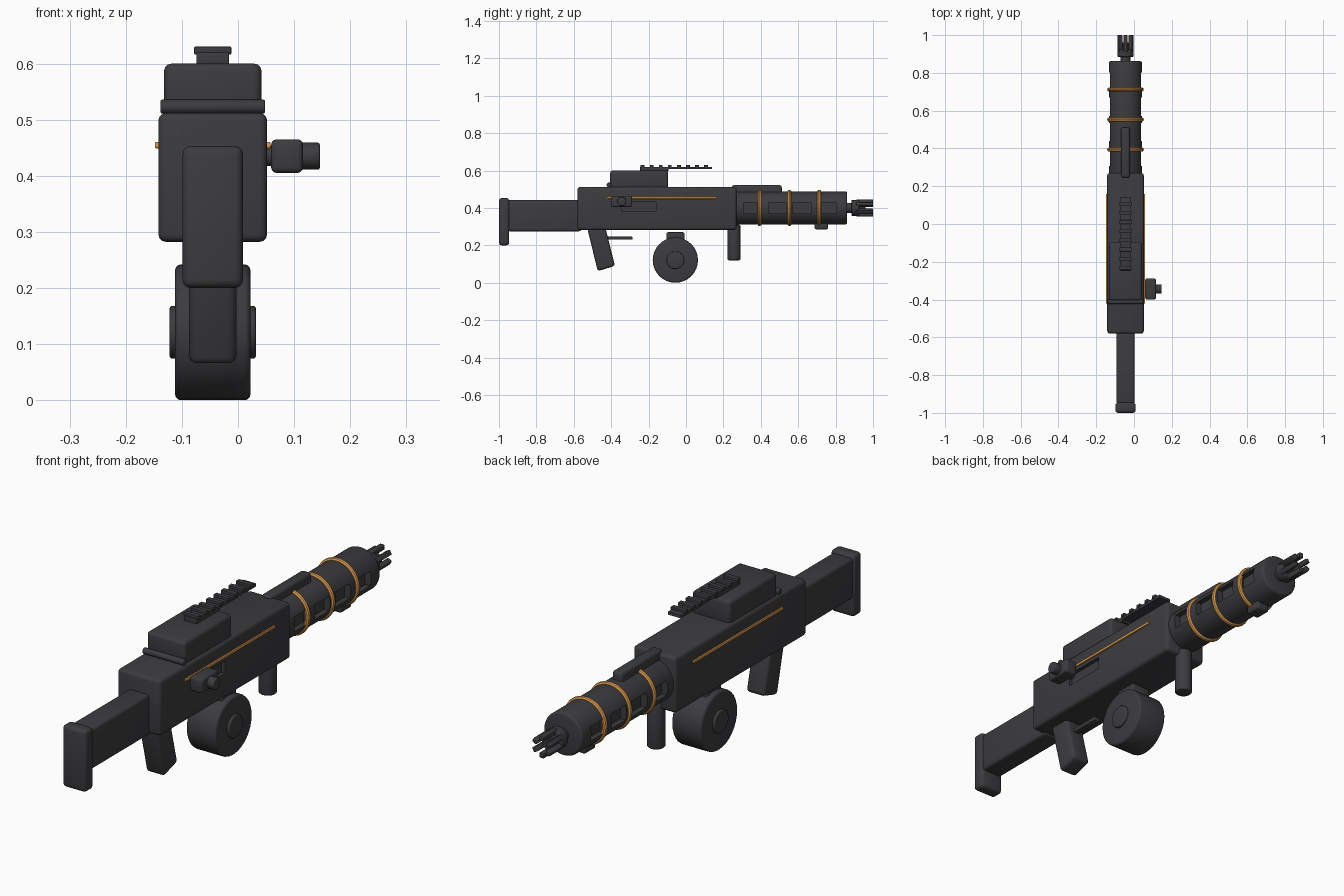
import bpy, bmesh, math
from mathutils import Matrix, Vector

if "Cube" in bpy.data.objects:
    bpy.data.objects.remove(bpy.data.objects["Cube"])

CX = -0.045          # centre plane of the gun
BZ = 0.40            # barrel axis height


def material(name, rgb):
    m = bpy.data.materials.new(name)
    m.diffuse_color = (*rgb, 1)
    m.use_nodes = True
    m.node_tree.nodes["Principled BSDF"].inputs["Base Color"].default_value = m.diffuse_color
    return m


METAL = material("dark_gunmetal", (0.045, 0.045, 0.05))
BRASS = material("orange_brass", (0.72, 0.33, 0.08))


def apply_mod(ob, kind, **props):
    mod = ob.modifiers.new(kind.lower(), kind)
    for k, v in props.items():
        setattr(mod, k, v)
    bpy.ops.object.select_all(action='DESELECT')
    bpy.context.view_layer.objects.active = ob
    ob.select_set(True)
    bpy.ops.object.modifier_apply(modifier=mod.name)


def finish(name, bm, mat, bevel=0.0):
    bmesh.ops.recalc_face_normals(bm, faces=bm.faces)
    me = bpy.data.meshes.new(name)
    bm.to_mesh(me)
    bm.free()
    ob = bpy.data.objects.new(name, me)
    bpy.context.collection.objects.link(ob)
    me.materials.append(mat)
    if bevel:
        apply_mod(ob, 'BEVEL', width=bevel, segments=3,
                  limit_method='ANGLE', angle_limit=math.radians(40))
    smooth(ob)
    return ob


def smooth(ob):
    bpy.ops.object.select_all(action='DESELECT')
    bpy.context.view_layer.objects.active = ob
    ob.select_set(True)
    bpy.ops.object.shade_smooth_by_angle(angle=math.radians(35))


def box(name, x, y, z, bevel=0.0, mat=METAL):
    bm = bmesh.new()
    mid = Vector([(a + b) / 2 for a, b in (x, y, z)])
    size = [b - a for a, b in (x, y, z)]
    bmesh.ops.create_cube(bm, size=1, matrix=Matrix.Translation(mid) @ Matrix.Diagonal((*size, 1)))
    return finish(name, bm, mat, bevel)


def rod(name, start, end, r, bevel=0.0, sides=32):
    a, b = Vector(start), Vector(end)
    rot = (b - a).to_track_quat('Z', 'Y').to_matrix().to_4x4()
    bm = bmesh.new()
    bmesh.ops.create_cone(bm, cap_ends=True, segments=sides, radius1=r, radius2=r,
                          depth=(b - a).length, matrix=Matrix.Translation((a + b) / 2) @ rot)
    return finish(name, bm, METAL, bevel)


def cut(ob, cutter):
    apply_mod(ob, 'BOOLEAN', operation='DIFFERENCE', object=cutter, solver='EXACT')
    bpy.data.objects.remove(cutter)
    smooth(ob)


def mid(w):
    return (CX - w / 2, CX + w / 2)


# Stock and butt plate
box("butt_plate", mid(0.108), (-1.0, -0.945), (0.20, 0.453), 0.015)
box("stock", mid(0.094), (-0.955, -0.56), (0.275, 0.442), 0.012)

# Receiver with ejection port
receiver = box("receiver", mid(0.194), (-0.58, 0.27), (0.282, 0.512), 0.014)
cut(receiver, box("port_cutter", (0.037, 0.08), (-0.345, -0.16), (0.383, 0.435)))

# Orange side stripes
for side, name in ((1, "right_stripe"), (-1, "left_stripe")):
    x = sorted((CX + side * 0.095, CX + side * 0.103))
    box(name, x, (-0.42, 0.16), (0.449, 0.460), 0.002, BRASS)

# Top cover and its hinge bar
box("top_cover", mid(0.174), (-0.405, -0.095), (0.50, 0.60), 0.014)
rod("cover_hinge", (CX - 0.093, -0.412, 0.523), (CX + 0.093, -0.412, 0.523), 0.0125, 0.003, 20)

# Sight rail with teeth
box("rail_base", mid(0.058), (-0.245, 0.14), (0.598, 0.620), 0.002).location.z = 0
cut(bpy.data.objects["rail_base"], box("rail_cutter", (-0.2, 0.1), (-0.094, 0.3), (0.58, 0.607)))
for i in range(8):
    y = -0.232 + i * 0.0485
    box(f"rail_tooth_{i + 1}", mid(0.066), (y - 0.010, y + 0.010), (0.616, 0.630), 0.002)

# Charging handle
box("handle_block", (0.059, 0.116), (-0.40, -0.288), (0.405, 0.465), 0.01)
rod("handle_stem", (0.03, -0.344, 0.435), (0.07, -0.344, 0.435), 0.018, 0, 20)
rod("handle_knob", (0.11, -0.344, 0.435), (0.146, -0.344, 0.435), 0.024, 0.004, 20)

# Slanted pistol grip
bm = bmesh.new()
profile = [(-0.53, 0.30), (-0.432, 0.30), (-0.38, 0.09), (-0.472, 0.062)]
face = bm.faces.new([bm.verts.new((CX - 0.042, y, z)) for y, z in profile])
ext = bmesh.ops.extrude_face_region(bm, geom=[face])
bmesh.ops.translate(bm, vec=(0.084, 0, 0),
                    verts=[v for v in ext['geom'] if isinstance(v, bmesh.types.BMVert)])
finish("pistol_grip", bm, METAL, 0.014)

# Trigger guard bar
box("trigger_guard", mid(0.03), (-0.43, -0.285), (0.230, 0.246), 0.004)

# Drum magazine
rod("drum", (CX - 0.067, -0.057, 0.121), (CX + 0.067, -0.057, 0.121), 0.121, 0.01, 32)
rod("drum_hub", (CX - 0.077, -0.057, 0.121), (CX + 0.077, -0.057, 0.121), 0.047, 0.005, 32)
box("drum_neck", mid(0.09), (-0.104, -0.008), (0.20, 0.27), 0.008)

# Vertical foregrip
rod("foregrip", (CX, 0.257, 0.12), (CX, 0.257, 0.31), 0.035, 0.008, 24)

# Barrel shroud with side vents
shroud = rod("barrel_shroud", (CX, 0.25, BZ), (CX, 0.862, BZ), 0.088, 0.01, 32)
for i in range(4):
    y = 0.355 + i * 0.133
    for side in (-1, 1):
        x = sorted((CX + side * 0.06, CX + side * 0.12))
        cut(shroud, box("vent_cutter", x, (y - 0.048, y + 0.048), (BZ - 0.03, BZ + 0.03)))

# Orange shroud rings
for i in range(3):
    bpy.ops.mesh.primitive_torus_add(major_radius=0.086, minor_radius=0.011, major_segments=40,
                                     minor_segments=10, location=(CX, 0.394 + i * 0.159, BZ),
                                     rotation=(math.pi / 2, 0, 0))
    ring = bpy.context.object
    ring.name = f"shroud_ring_{i + 1}"
    ring.data.materials.append(BRASS)
    smooth(ring)

# Shroud top block and front lug
box("shroud_top_block", mid(0.046), (0.245, 0.512), (0.46, 0.522), 0.012)
box("front_lug", mid(0.06), (0.688, 0.76), (0.285, 0.33), 0.01)

# Muzzle with prongs
rod("barrel", (CX, 0.84, BZ), (CX, 0.96, BZ), 0.026, 0, 24)
rod("muzzle_collar", (CX, 0.885, BZ), (CX, 0.925, BZ), 0.043, 0.004, 24)
for i in range(6):
    prong = box(f"muzzle_prong_{i + 1}", (-0.010, 0.010), (0.91, 1.0), (0.024, 0.045), 0.003)
    prong.matrix_world = Matrix.Translation((CX, 0, BZ)) @ Matrix.Rotation(i * math.pi / 3, 4, 'Y')
